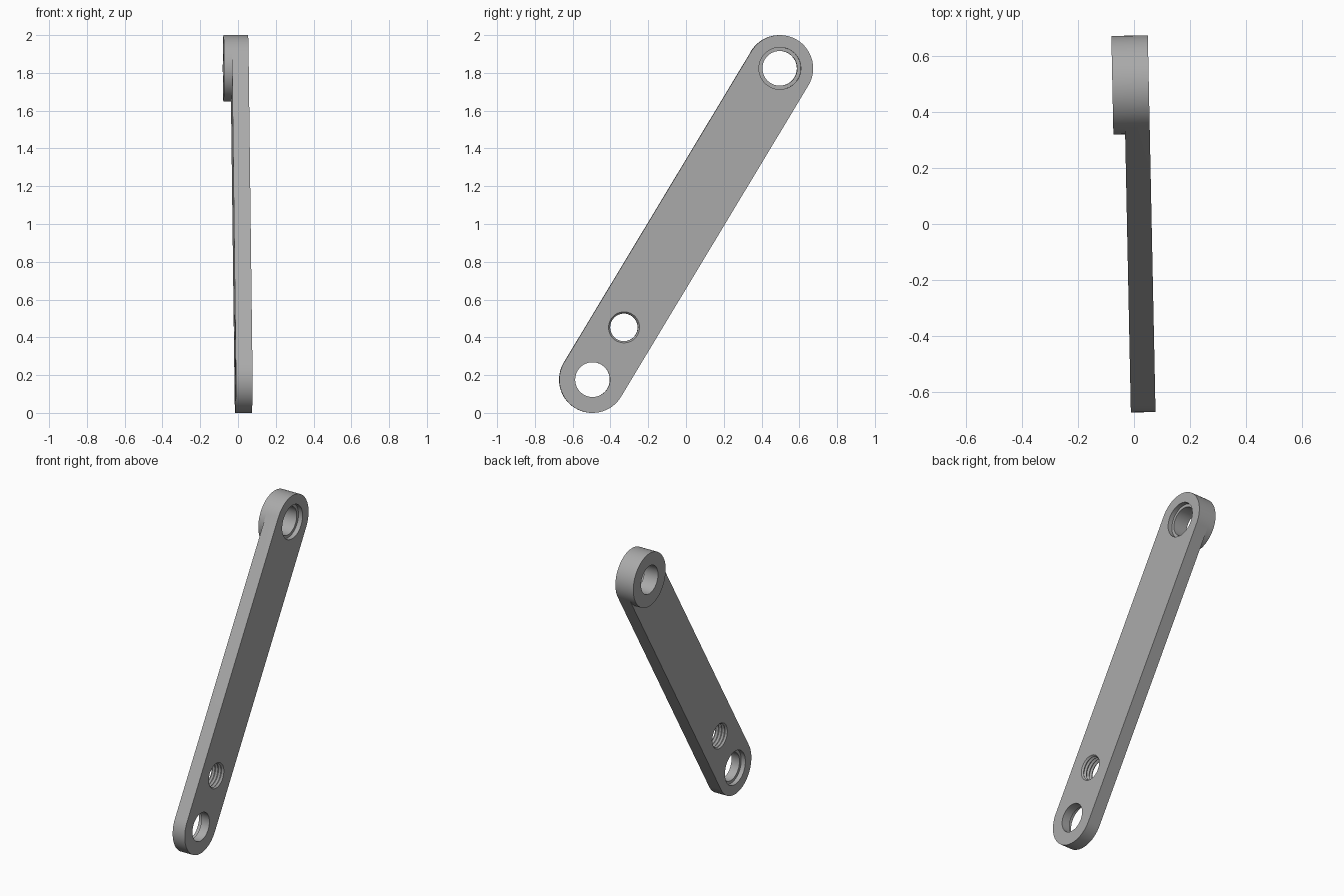
import bpy, bmesh, math
from mathutils import Matrix, Vector

if "Cube" in bpy.data.objects:
    bpy.data.objects.remove(bpy.data.objects["Cube"])

R = 0.176                                  # end radius
DY, DZ = 0.992, 1.648                      # offset between end centres
L = math.hypot(DY, DZ)
RIGHT, LEFT, BOSS = 0.063, -0.025, -0.067  # faces across the thickness
N = 32                                     # segments in a half circle

# Local frame: x = thickness, y = along the arm, z = across it
s, c = DY / L, DZ / L
place = Matrix.Rotation(0.0205, 4, 'Z') @ Matrix((
    (1, 0, 0, 0), (0, s, -c, -DY / 2), (0, c, s, R), (0, 0, 0, 1)))

grey = bpy.data.materials.new("metal grey")
grey.diffuse_color = (0.4, 0.4, 0.4, 1)
grey.use_nodes = True
grey.node_tree.nodes["Principled BSDF"].inputs["Base Color"].default_value = grey.diffuse_color


def make(name, bm):
    bmesh.ops.recalc_face_normals(bm, faces=bm.faces)
    me = bpy.data.meshes.new(name)
    bm.to_mesh(me)
    bm.free()
    me.materials.append(grey)
    ob = bpy.data.objects.new(name, me)
    bpy.context.collection.objects.link(ob)
    return ob


def arc(centre, a0):
    """Half circle of (along, across) points, starting at angle a0."""
    return [(centre + R * math.cos(a0 + math.pi * i / N),
             R * math.sin(a0 + math.pi * i / N)) for i in range(N + 1)]


def lathe(name, u, profile, seg=64):
    """Hole cutter revolved around the thickness axis, profile of (x, radius)."""
    bm = bmesh.new()
    rings = [[bm.verts.new((x, u + r * math.cos(2 * math.pi * i / seg),
                            r * math.sin(2 * math.pi * i / seg)))
              for i in range(seg)] for x, r in profile]
    for a, b in zip(rings, rings[1:]):
        for i in range(seg):
            j = (i + 1) % seg
            bm.faces.new((a[i], a[j], b[j], b[i]))
    bm.faces.new(rings[0])
    bm.faces.new(rings[-1])
    return make(name, bm)


# Arm: rounded bar with a raised round boss at the top end
bm = bmesh.new()
top, bottom = arc(L, -math.pi / 2), arc(0, math.pi / 2)
outline = top + bottom
right = [bm.verts.new((RIGHT, *p)) for p in outline]
left = [bm.verts.new((LEFT, *p)) for p in outline]
inner = [bm.verts.new((LEFT, *p)) for p in arc(L, math.pi / 2)[1:-1]]
bm.faces.new(right)
for i in range(len(outline)):
    j = (i + 1) % len(outline)
    bm.faces.new((right[i], right[j], left[j], left[i]))
bm.faces.new(left[N:] + [left[0]] + inner[::-1])
ring = left[:N + 1] + inner
cap = [bm.verts.new((BOSS, v.co.y, v.co.z)) for v in ring]
for i in range(len(ring)):
    j = (i + 1) % len(ring)
    bm.faces.new((ring[i], ring[j], cap[j], cap[i]))
bm.faces.new(cap)
arm = make("crank_arm", bm)

# Holes: stepped at both ends, threaded in between
pitch = 0.022
thread = [(LEFT - 0.033 + i * pitch / 2, 0.082 if i % 2 else 0.073) for i in range(15)]
cutters = [
    lathe("top_hole", L, [(-0.12, 0.092), (RIGHT - 0.03, 0.092),
                          (RIGHT - 0.03, 0.111), (0.12, 0.111)]),
    lathe("bottom_hole", 0, [(-0.12, 0.111), (LEFT + 0.03, 0.111),
                             (LEFT + 0.03, 0.092), (0.12, 0.092)]),
    lathe("threaded_hole", 0.323, thread),
]
for cut in cutters:
    cut.hide_render = True
    m = arm.modifiers.new(cut.name, 'BOOLEAN')
    m.operation, m.solver, m.object = 'DIFFERENCE', 'EXACT', cut

# Apply the cuts, then place and shade the finished arm
deps = bpy.context.evaluated_depsgraph_get()
mesh = bpy.data.meshes.new_from_object(arm.evaluated_get(deps))
arm.modifiers.clear()
arm.data = mesh
for cut in cutters:
    bpy.data.objects.remove(cut)
mesh.transform(place)
for p in mesh.polygons:
    p.use_smooth = True
mesh.set_sharp_from_angle(angle=math.radians(30))
